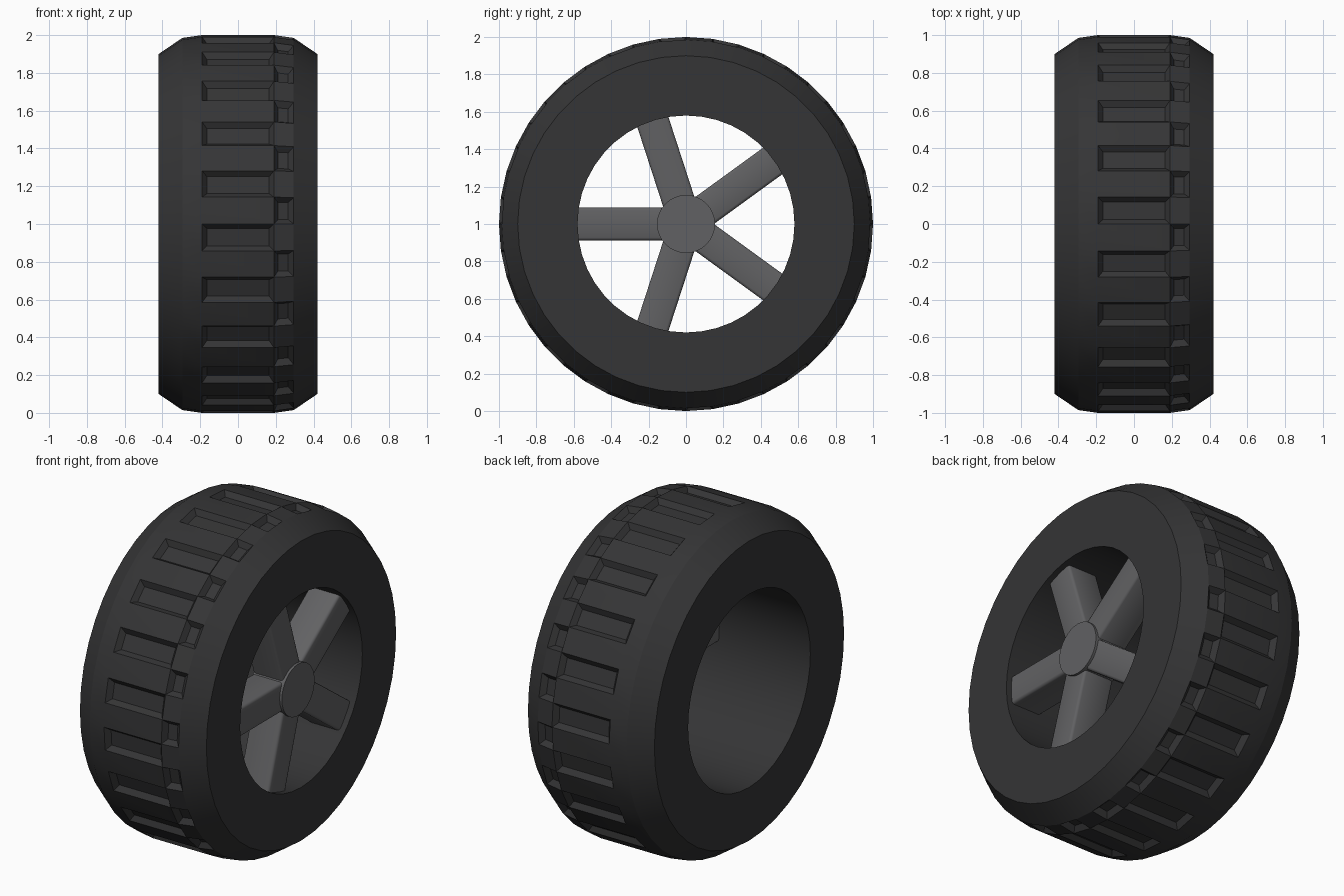
import bpy, bmesh
from math import sin, cos, tau, radians
from mathutils import Matrix

if "Cube" in bpy.data.objects:
    bpy.data.objects.remove(bpy.data.objects["Cube"])

SEG = 44
CENTRE_Z = 1.0


def material(name, v):
    m = bpy.data.materials.new(name)
    m.diffuse_color = (v, v, v * 1.04, 1)
    m.use_nodes = True
    m.node_tree.nodes["Principled BSDF"].inputs["Base Color"].default_value = m.diffuse_color
    return m


def finish(bm, name, mat, angle=25):
    bmesh.ops.recalc_face_normals(bm, faces=bm.faces[:])
    me = bpy.data.meshes.new(name)
    bm.to_mesh(me)
    bm.free()
    ob = bpy.data.objects.new(name, me)
    bpy.context.collection.objects.link(ob)
    me.materials.append(mat)
    bpy.ops.object.select_all(action='DESELECT')
    ob.select_set(True)
    bpy.context.view_layer.objects.active = ob
    bpy.ops.object.shade_smooth_by_angle(angle=radians(angle))
    return ob


rubber = material("rubber", 0.035)
metal = material("metal", 0.12)

# Tyre: closed profile (x, radius) spun around the x axis
profile = [(-0.42, 0.58), (-0.42, 0.90), (-0.295, 0.985), (-0.19, 1.0),
           (0.19, 1.0), (0.295, 0.985), (0.42, 0.90), (0.42, 0.58)]
bm = bmesh.new()
rings = []
for s in range(SEG):
    a = tau * s / SEG
    rings.append([bm.verts.new((x, r * cos(a), CENTRE_Z + r * sin(a))) for x, r in profile])
centre_blocks, shoulder_blocks = [], []
n = len(profile)
for s in range(SEG):
    a, b = rings[s], rings[(s + 1) % SEG]
    for i in range(n):
        j = (i + 1) % n
        f = bm.faces.new((a[i], a[j], b[j], b[i]))
        if i == 3 and s % 2 == 0:
            centre_blocks.append(f)
        elif i == 4 and s % 2 == 1:
            shoulder_blocks.append(f)
bmesh.ops.recalc_face_normals(bm, faces=bm.faces[:])

# Tread pockets: alternating recesses in the centre band and one shoulder
bmesh.ops.inset_individual(bm, faces=centre_blocks + shoulder_blocks,
                           thickness=0.025, depth=-0.03, use_even_offset=True)
finish(bm, "tyre", rubber)

# Five spokes set near the outer face
for k in range(5):
    bm = bmesh.new()
    bmesh.ops.create_cube(bm, size=1)
    bmesh.ops.scale(bm, vec=(0.20, 0.585, 0.175), verts=bm.verts[:])
    bmesh.ops.bevel(bm, geom=[e for e in bm.edges if abs(e.verts[0].co.y - e.verts[1].co.y) > 0.1],
                    offset=0.015, segments=2, profile=0.5, affect='EDGES')
    bmesh.ops.translate(bm, vec=(0.285, 0.2925, 0), verts=bm.verts[:])
    rot = Matrix.Translation((0, 0, CENTRE_Z)) @ Matrix.Rotation(radians(36 + 72 * k), 4, 'X')
    bmesh.ops.transform(bm, matrix=rot, verts=bm.verts[:])
    finish(bm, f"spoke_{k + 1}", metal, 50)

# Hub cap
bm = bmesh.new()
bmesh.ops.create_cone(bm, cap_ends=True, segments=32, radius1=0.155, radius2=0.155, depth=0.21)
bmesh.ops.transform(bm, matrix=Matrix.Translation((0.295, 0, CENTRE_Z)) @ Matrix.Rotation(radians(90), 4, 'Y'),
                    verts=bm.verts[:])
finish(bm, "hub", metal)
